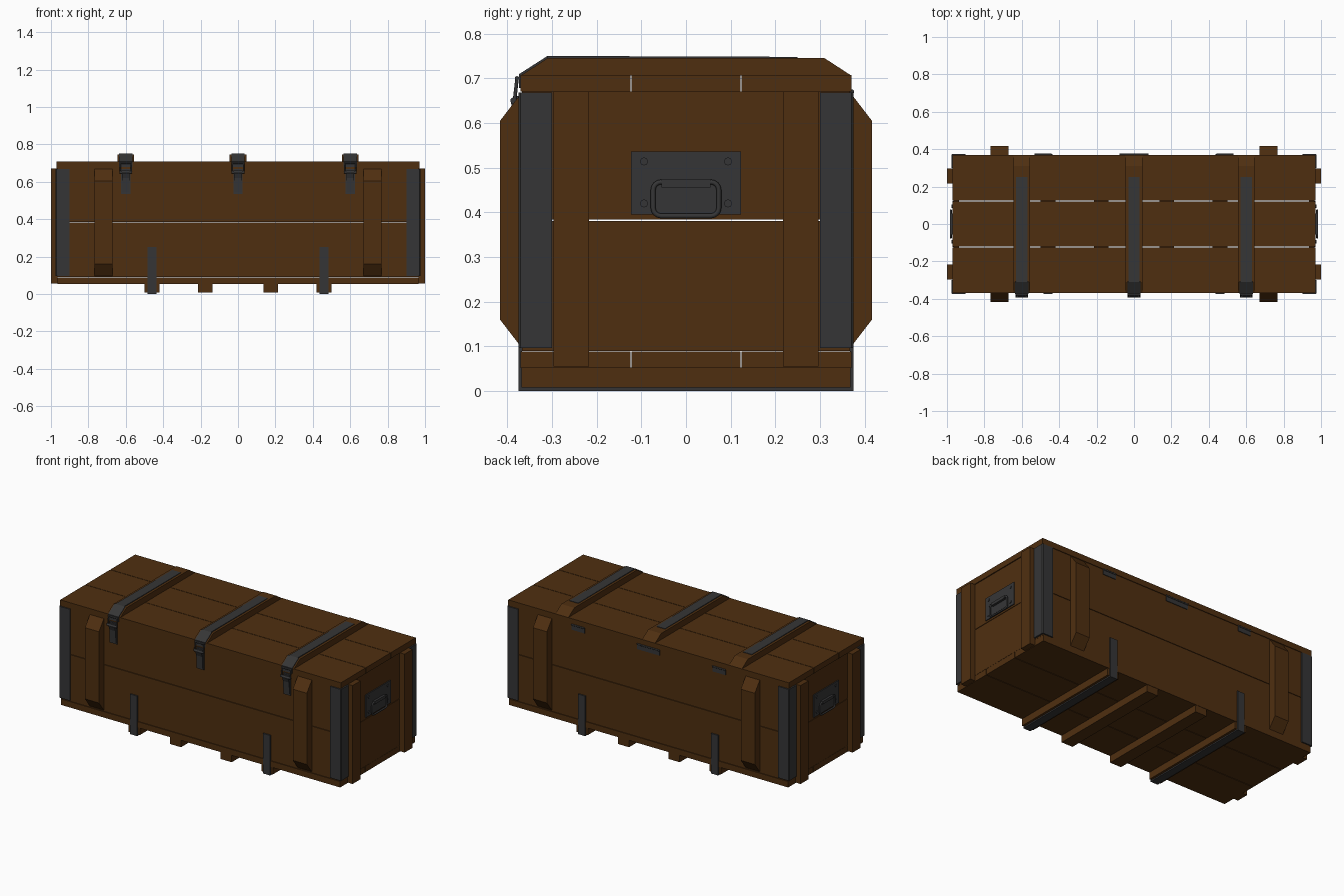
import bpy, bmesh, math
from mathutils import Vector

if "Cube" in bpy.data.objects:
    bpy.data.objects.remove(bpy.data.objects["Cube"])


def material(name, rgb):
    m = bpy.data.materials.new(name)
    m.diffuse_color = (*rgb, 1)
    m.use_nodes = True
    m.node_tree.nodes["Principled BSDF"].inputs["Base Color"].default_value = m.diffuse_color
    return m


WOOD = material("brown wood", (0.078, 0.028, 0.0052))
METAL = material("dark metal", (0.036, 0.036, 0.037))


def finish(name, bm, mat):
    bmesh.ops.recalc_face_normals(bm, faces=bm.faces)
    me = bpy.data.meshes.new(name)
    bm.to_mesh(me)
    bm.free()
    me.materials.append(mat)
    ob = bpy.data.objects.new(name, me)
    bpy.context.collection.objects.link(ob)
    return ob


def prism(name, profile, a, b, mat, axis="x"):
    """Extrude a closed profile (yz for axis x, xy for axis z) from a to b."""
    bm = bmesh.new()
    put = (lambda p, t: (t, p[0], p[1])) if axis == "x" else (lambda p, t: (p[0], p[1], t))
    f = bm.faces.new([bm.verts.new(put(p, a)) for p in profile])
    ext = bmesh.ops.extrude_face_region(bm, geom=[f])["geom"]
    move = Vector(put((0, 0), b - a))
    bmesh.ops.translate(bm, vec=move, verts=[v for v in ext if isinstance(v, bmesh.types.BMVert)])
    return finish(name, bm, mat)


def box(name, x0, x1, y0, y1, z0, z1, mat):
    return prism(name, [(y0, z0), (y1, z0), (y1, z1), (y0, z1)], x0, x1, mat)


def rod(name, p, q, r, mat, sides=12):
    p, q = Vector(p), Vector(q)
    bm = bmesh.new()
    bmesh.ops.create_cone(bm, cap_ends=True, segments=sides, radius1=r, radius2=r, depth=(q - p).length)
    rot = (q - p).to_track_quat("Z", "Y").to_matrix()
    bmesh.ops.rotate(bm, matrix=rot, verts=bm.verts)
    bmesh.ops.translate(bm, vec=(p + q) / 2, verts=bm.verts)
    ob = finish(name, bm, mat)
    for f in ob.data.polygons:
        f.use_smooth = len(f.vertices) == 4
    return ob


def ring(name, x, cy, cz, w, h, rad, r):
    """Rounded rectangular wire handle lying in a yz plane."""
    pts = []
    for k, (sy, sz) in enumerate([(1, 1), (-1, 1), (-1, -1), (1, -1)]):
        for i in range(5):
            a = math.pi / 2 * (k + i / 4)
            pts.append((x, cy + sy * (w / 2 - rad) + rad * math.cos(a),
                        cz + sz * (h / 2 - rad) + rad * math.sin(a)))
    cu = bpy.data.curves.new(name, "CURVE")
    cu.dimensions = "3D"
    cu.bevel_depth, cu.bevel_resolution = r, 2
    sp = cu.splines.new("POLY")
    sp.points.add(len(pts) - 1)
    for p, co in zip(sp.points, pts):
        p.co = (*co, 1)
    sp.use_cyclic_u = True
    cu.materials.append(METAL)
    ob = bpy.data.objects.new(name, cu)
    bpy.context.collection.objects.link(ob)
    bpy.ops.object.select_all(action="DESELECT")
    ob.select_set(True)
    bpy.context.view_layer.objects.active = ob
    bpy.ops.object.convert(target="MESH")


# Lid and floor planks
G = 0.0015
for i, (y0, y1) in enumerate([(-0.37, -0.123), (-0.123, 0.123), (0.123, 0.37)]):
    a, b = y0 + G * (i > 0), y1 - G * (i < 2)
    box("lid_plank", -0.97, 0.97, a, b, 0.671, 0.707, WOOD)
    box("floor_plank", -0.965, 0.965, a, b, 0.052, 0.089, WOOD)

# Wall planks, two high on every side
for z0, z1 in [(0.09, 0.381), (0.384, 0.67)]:
    for s in (-1, 1):
        box("long_wall_plank", -0.965, 0.965, *sorted((s * 0.367, s * 0.337)), z0, z1, WOOD)
        box("end_wall_plank", *sorted((s * 0.935, s * 0.965)), -0.337, 0.337, z0, z1, WOOD)

# Chamfered wall battens, end battens and metal corner angles
for sx in (-1, 1):
    for sy in (-1, 1):
        prof = [(sy * y, z) for y, z in [(0.366, 0.095), (0.416, 0.16), (0.416, 0.605), (0.366, 0.67)]]
        prism("wall_batten", prof, sx * 0.67, sx * 0.767, WOOD)
        box("end_batten", *sorted((sx * 0.964, sx * 1.0)), *sorted((sy * 0.217, sy * 0.297)), 0.055, 0.67, WOOD)
        angle = [(0.975, 0.3), (0.975, 0.37), (0.97, 0.375), (0.9, 0.375), (0.9, 0.366), (0.964, 0.366), (0.964, 0.3)]
        prism("corner_angle", [(sx * x, sy * y) for x, y in angle], 0.097, 0.668, METAL, "z")

# Floor skids; the outer pair carries metal straps
for x in (-0.46, -0.175, 0.175, 0.46):
    box("skid", x - 0.039, x + 0.039, -0.368, 0.368, 0.008, 0.053, WOOD)
    if abs(x) > 0.3:
        outer = [(-0.375, 0.25), (-0.375, 0.0), (0.375, 0.0), (0.375, 0.25)]
        inner = [(0.367, 0.25), (0.367, 0.008), (-0.367, 0.008), (-0.367, 0.25)]
        prism("skid_strap", outer + inner, x - 0.025, x + 0.025, METAL)

# Lid battens with straps and front latches
for x in (-0.6, 0, 0.6):
    prism("lid_batten", [(-0.37, 0.706), (0.37, 0.706), (0.31, 0.745), (-0.31, 0.745)],
          x - 0.045, x + 0.045, WOOD)
    prism("lid_strap", [(-0.31, 0.744), (0.25, 0.744), (0.25, 0.748), (-0.31, 0.75)],
          x - 0.03, x + 0.03, METAL)
    prism("strap_slope", [(-0.308, 0.744), (-0.31, 0.75), (-0.374, 0.709), (-0.374, 0.678),
                          (-0.369, 0.678), (-0.369, 0.705)], x - 0.036, x + 0.036, METAL)
    box("latch_plate", x - 0.025, x + 0.025, -0.374, -0.366, 0.535, 0.668, METAL)
    prism("latch_lever", [(-0.373, 0.545), (-0.378, 0.545), (-0.383, 0.62), (-0.392, 0.645),
                          (-0.385, 0.66), (-0.373, 0.66)], x - 0.021, x + 0.021, METAL)
    for s in (-1, 1):
        rod("latch_link", (x + s * 0.03, -0.384, 0.647), (x + s * 0.03, -0.378, 0.70), 0.004, METAL)
    rod("latch_pivot", (x - 0.034, -0.386, 0.65), (x + 0.034, -0.386, 0.65), 0.007, METAL)
    rod("latch_hook", (x - 0.034, -0.378, 0.70), (x + 0.034, -0.378, 0.70), 0.005, METAL)

# Back hinges
for x, w in [(-0.487, 0.045), (0, 0.078), (0.487, 0.045)]:
    box("hinge_leaf", x - w, x + w, 0.366, 0.371, 0.638, 0.67, METAL)
    rod("hinge_barrel", (x - w, 0.371, 0.67), (x + w, 0.371, 0.67), 0.005, METAL)

# Carrying handles on both ends
for s in (-1, 1):
    box("handle_plate", *sorted((s * 0.964, s * 0.971)), -0.123, 0.123, 0.395, 0.536, METAL)
    ring("handle_ring", s * 0.979, 0, 0.43, 0.147, 0.076, 0.018, 0.0055)
    box("handle_clip", *sorted((s * 0.97, s * 0.985)), -0.055, 0.055, 0.456, 0.474, METAL)
    for y in (-0.094, 0.094):
        for z in (0.42, 0.514):
            rod("rivet", (s * 0.97, y, z), (s * 0.975, y, z), 0.009, METAL, 8)
